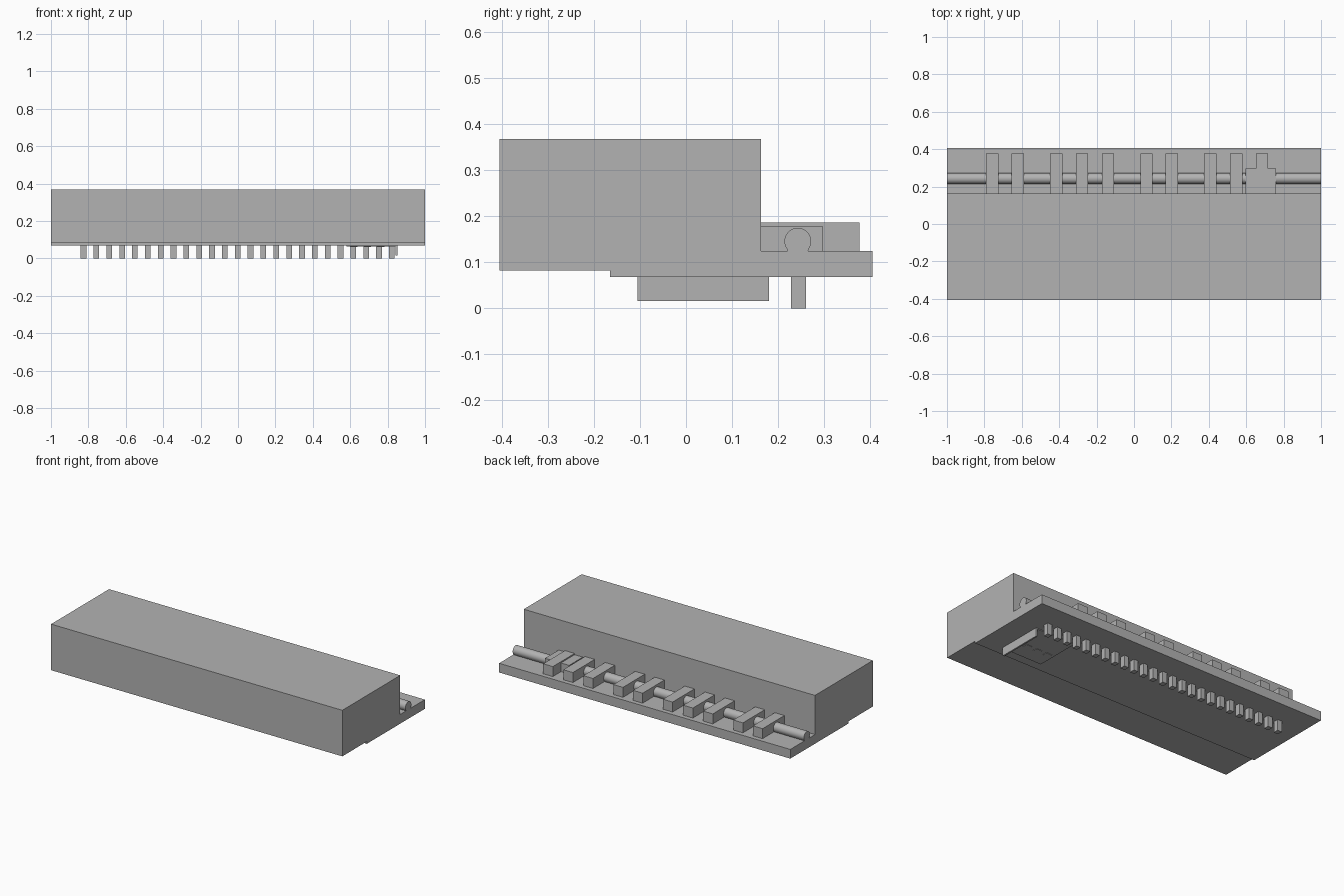
import bpy, bmesh, math

if "Cube" in bpy.data.objects:
    bpy.data.objects.remove(bpy.data.objects["Cube"])

grey = bpy.data.materials.new("plain grey")
grey.diffuse_color = (0.45, 0.45, 0.45, 1)
grey.use_nodes = True
grey.node_tree.nodes["Principled BSDF"].inputs["Base Color"].default_value = grey.diffuse_color


def finish(name, bm):
    """Turn a bmesh into a named grey object."""
    bmesh.ops.recalc_face_normals(bm, faces=bm.faces)
    mesh = bpy.data.meshes.new(name)
    bm.to_mesh(mesh)
    bm.free()
    mesh.materials.append(grey)
    obj = bpy.data.objects.new(name, mesh)
    bpy.context.scene.collection.objects.link(obj)
    return obj


def extrude_x(name, profile, x0, x1):
    """Sweep a (y, z) profile along x."""
    bm = bmesh.new()
    face = bm.faces.new([bm.verts.new((x0, y, z)) for y, z in profile])
    new = bmesh.ops.extrude_face_region(bm, geom=[face])["geom"]
    bm.faces.ensure_lookup_table()
    verts = [v for v in new if isinstance(v, bmesh.types.BMVert)]
    bmesh.ops.translate(bm, verts=verts, vec=(x1 - x0, 0, 0))
    return finish(name, bm)


def box(name, x0, x1, y0, y1, z0, z1):
    return extrude_x(name, [(y0, z0), (y1, z0), (y1, z1), (y0, z1)], x0, x1)


# Housing with a stepped underside and a rear ledge
extrude_x("housing", [(-0.405, 0.082), (-0.165, 0.082), (-0.165, 0.068),
                      (0.405, 0.068), (0.405, 0.125), (0.163, 0.125),
                      (0.163, 0.368), (-0.405, 0.368)], -1, 1)

# Round rail sunk into the ledge, narrowing at its foot
cy, cz, r = 0.243, 0.146, 0.029
arc = [math.radians(-45 + 270 * i / 28) for i in range(29)]
profile = [(cy + r * math.cos(a), cz + r * math.sin(a)) for a in arc]
profile = [(cy + 0.022, 0.124)] + profile[1:-1] + [(cy - 0.022, 0.124)]
rail = extrude_x("rail", profile, -1, 1)
for p in rail.data.polygons:
    p.use_smooth = abs(p.normal.x) < 0.5
for e in rail.data.edges:
    a, b = (rail.data.vertices[i].co for i in e.vertices)
    e.use_edge_sharp = abs(a.x - b.x) < 0.01

# Clamp tabs crossing over the rail
for i, x in enumerate((-0.757, -0.622, -0.415, -0.278, -0.139,
                       0.067, 0.202, 0.408, 0.546, 0.684)):
    box(f"tab_{i + 1}", x - 0.033, x + 0.033, 0.163, 0.377, 0.125, 0.187)
box("wide_tab_base", 0.595, 0.76, 0.163, 0.297, 0.125, 0.179)

# Row of contact pins under the ledge
for i in range(25):
    x = -0.826 + i * 0.0687
    box(f"pin_{i + 1}", x - 0.015, x + 0.015, 0.228, 0.261, 0, 0.07)

# Bent clip below the housing: thin plate, upright flange and small pads
box("clip_plate", 0.58, 0.85, -0.105, 0.18, 0.063, 0.069)
box("clip_flange", 0.843, 0.853, -0.105, 0.18, 0.016, 0.069)
for i in range(3):
    x = 0.62 + i * 0.072
    box(f"clip_pad_{i + 1}", x - 0.02, x + 0.02, -0.015, 0.015, 0.06, 0.066)
